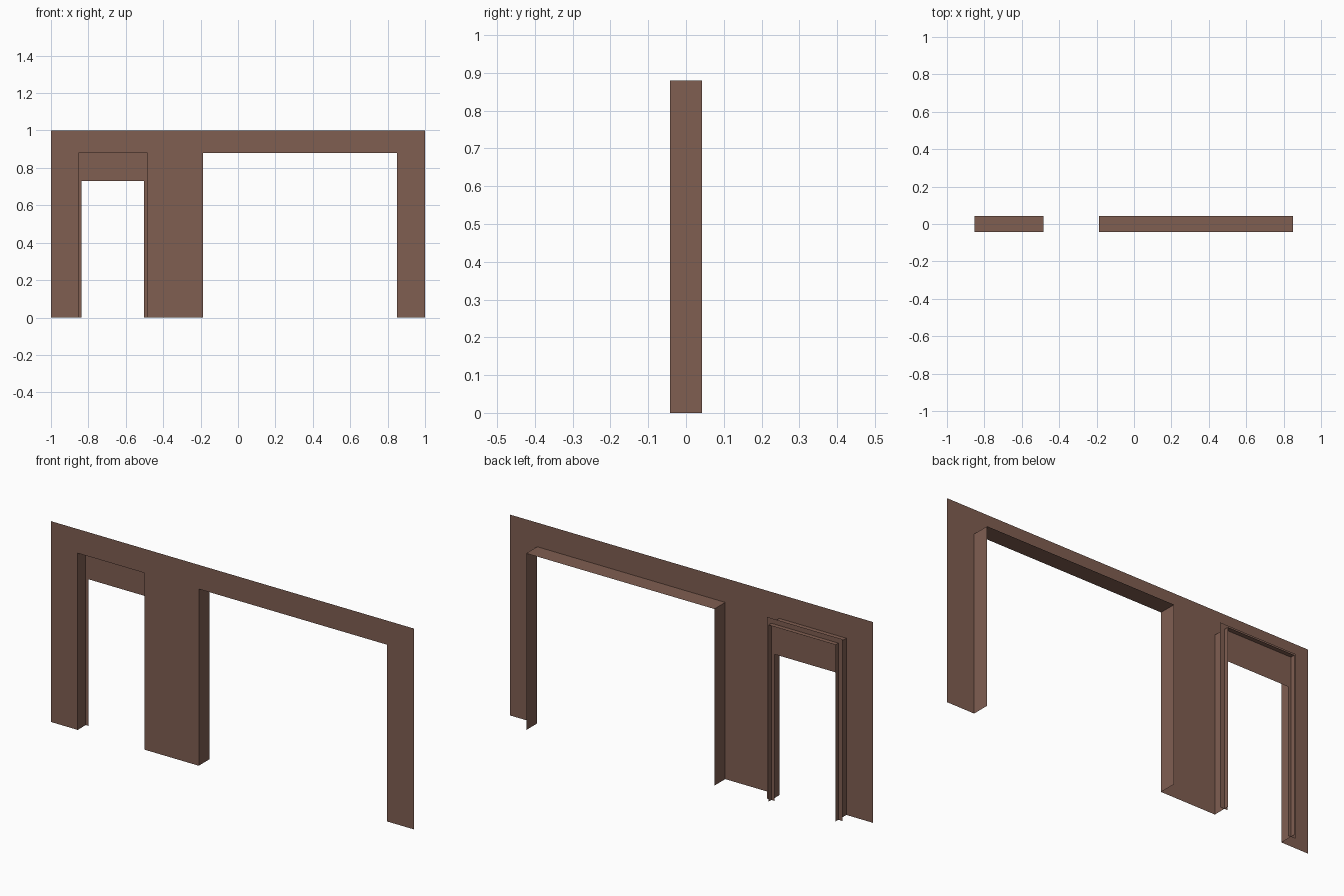
import bpy
import bmesh

if "Cube" in bpy.data.objects:
    bpy.data.objects.remove(bpy.data.objects["Cube"])

FRONT, BACK = -0.043, 0.043   # depth of the wall reveals
PANEL_Y = 0.02                # door casing plane inside the reveal
HEAD = 0.88                   # height of both openings
DOOR = (-0.853, -0.484)
WIDE = (-0.186, 0.85)

brown = bpy.data.materials.new("brown")
brown.diffuse_color = (0.215, 0.112, 0.083, 1)
brown.use_nodes = True
brown.node_tree.nodes["Principled BSDF"].inputs["Base Color"].default_value = brown.diffuse_color


def make(name, bm):
    mesh = bpy.data.meshes.new(name)
    bm.to_mesh(mesh)
    bm.free()
    mesh.materials.append(brown)
    obj = bpy.data.objects.new(name, mesh)
    bpy.context.collection.objects.link(obj)
    return obj


def arch(x0, x1, top):
    """Open outline: up the left side, across, down the right side."""
    return [(x0, 0), (x0, top), (x1, top), (x1, 0)]


def sheet(name, outline, y):
    """Flat upright sheet facing the front."""
    bm = bmesh.new()
    bm.faces.new([bm.verts.new((x, y, z)) for x, z in outline])
    bm.normal_update()
    for f in bm.faces:
        if f.normal.y > 0:
            f.normal_flip()
    return make(name, bm)


def reveal(name, outline):
    """Opening lining: outline swept from front to back, facing inward."""
    bm = bmesh.new()
    a = [bm.verts.new((x, FRONT, z)) for x, z in outline]
    b = [bm.verts.new((x, BACK, z)) for x, z in outline]
    for i in range(len(outline) - 1):
        bm.faces.new((a[i], a[i + 1], b[i + 1], b[i]))
    bm.normal_update()
    if bm.faces[:][0].normal.x < 0:
        bmesh.ops.reverse_faces(bm, faces=bm.faces[:])
    return make(name, bm)


# Wall face with two openings
sheet("wall_face",
      [(-1, 0)] + arch(*DOOR, HEAD) + arch(*WIDE, HEAD) + [(1, 0), (1, 1), (-1, 1)],
      FRONT)

# Linings of the openings
reveal("door_reveal", arch(*DOOR, HEAD))
reveal("wide_reveal", arch(*WIDE, HEAD))

# Door casing: thin panel that passes slightly through the lining
sheet("door_casing",
      arch(-0.877, -0.46, 0.905) + arch(-0.838, -0.502, 0.73)[::-1],
      PANEL_Y)
